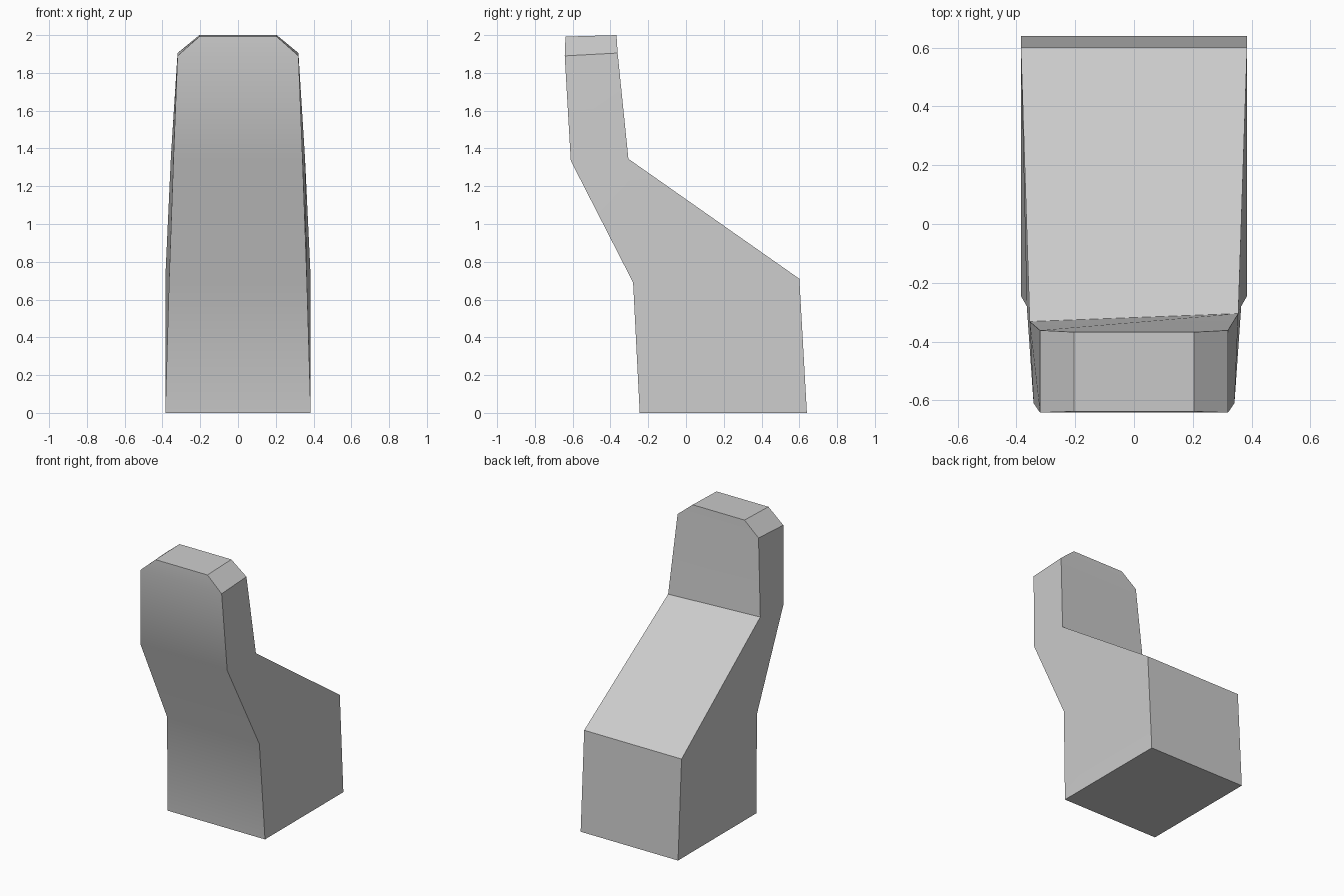
import bpy
import bmesh

cube = bpy.data.objects.get("Cube")
if cube:
    bpy.data.objects.remove(cube, do_unlink=True)

# One plain grey surface
grey = bpy.data.materials.new("plain_grey")
grey.use_nodes = True
colour = (0.6, 0.6, 0.6, 1.0)
grey.diffuse_color = colour
grey.node_tree.nodes["Principled BSDF"].inputs["Base Color"].default_value = colour

# Cross-sections, bottom to top:
# front (half width, y, z), back (half width, y, z), backward shift of the back right corner
sections = [
    ((0.385, -0.245, 0.0), (0.385, 0.64, 0.0), 0.0),
    ((0.365, -0.28, 0.69), (0.385, 0.60, 0.71), 0.0),
    ((0.342, -0.61, 1.335), (0.355, -0.305, 1.345), -0.027),
    ((0.32, -0.642, 1.89), (0.32, -0.362, 1.905), 0.0),
    ((0.205, -0.638, 1.992), (0.205, -0.368, 2.0), 0.0),
]

# Loft the sections into one closed body
bm = bmesh.new()
rings = []
for (fw, fy, fz), (bw, by, bz), skew in sections:
    corners = [(-fw, fy, fz), (fw, fy, fz), (bw, by, bz),
               (-bw, by + skew, bz - skew * 0.6)]
    rings.append([bm.verts.new(c) for c in corners])
bm.faces.new(reversed(rings[0]))
bm.faces.new(rings[-1])
for low, high in zip(rings, rings[1:]):
    for i in range(4):
        j = (i + 1) % 4
        bm.faces.new((low[i], low[j], high[j], high[i]))
bmesh.ops.recalc_face_normals(bm, faces=bm.faces)

mesh = bpy.data.meshes.new("upright_body")
bm.to_mesh(mesh)
bm.free()
mesh.materials.append(grey)
body = bpy.data.objects.new("upright_body", mesh)
bpy.context.collection.objects.link(body)

# Soft bends down the front, crisp corners elsewhere
bpy.ops.object.select_all(action="DESELECT")
body.select_set(True)
bpy.context.view_layer.objects.active = body
bpy.ops.object.shade_smooth_by_angle(angle=0.5236)
